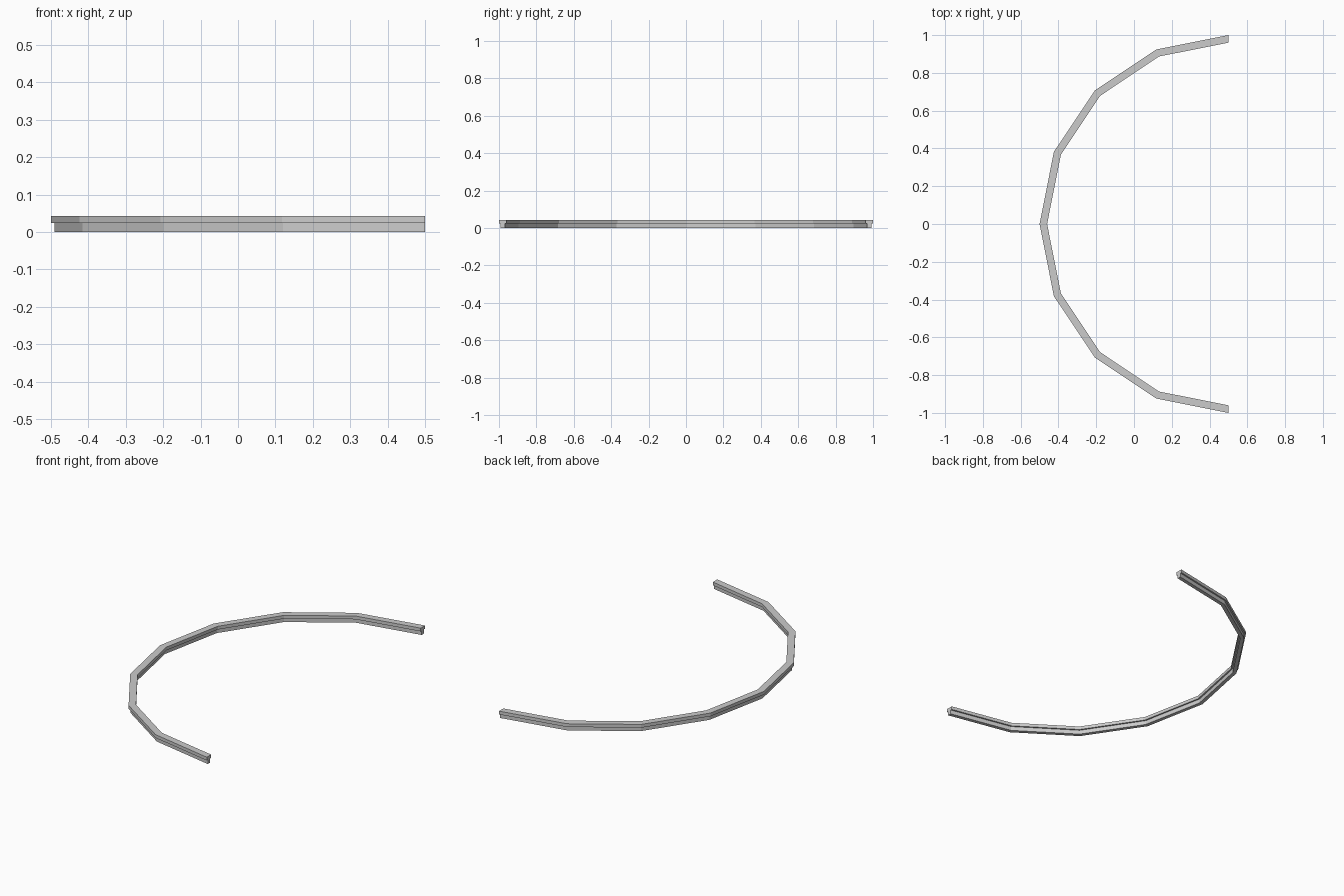
import bpy, bmesh, math

if "Cube" in bpy.data.objects:
    bpy.data.objects.remove(bpy.data.objects["Cube"])

SEGMENTS = 8
CENTRE_X = 0.5

# T-shaped cross-section: (radius, height), wide cap over a narrower stem
PROFILE = [(0.969, 0.0), (0.991, 0.0), (0.991, 0.024), (1.0, 0.024),
           (1.0, 0.043), (0.96, 0.043), (0.96, 0.024), (0.969, 0.024)]


def sweep_half_ring(name, profile, segments):
    bm = bmesh.new()
    rings = []
    for i in range(segments + 1):
        a = math.pi / 2 + math.pi * i / segments
        rings.append([bm.verts.new((CENTRE_X + r * math.cos(a), r * math.sin(a), z))
                      for r, z in profile])
    n = len(profile)
    for a, b in zip(rings, rings[1:]):
        for j in range(n):
            k = (j + 1) % n
            bm.faces.new((a[j], a[k], b[k], b[j]))
    # End caps
    bm.faces.new(rings[0])
    bm.faces.new(rings[-1][::-1])
    bmesh.ops.recalc_face_normals(bm, faces=bm.faces)
    mesh = bpy.data.meshes.new(name)
    bm.to_mesh(mesh)
    bm.free()
    obj = bpy.data.objects.new(name, mesh)
    bpy.context.collection.objects.link(obj)
    return obj


# Curved half-circle rail
sweep_half_ring("curved_rail", PROFILE, SEGMENTS)
